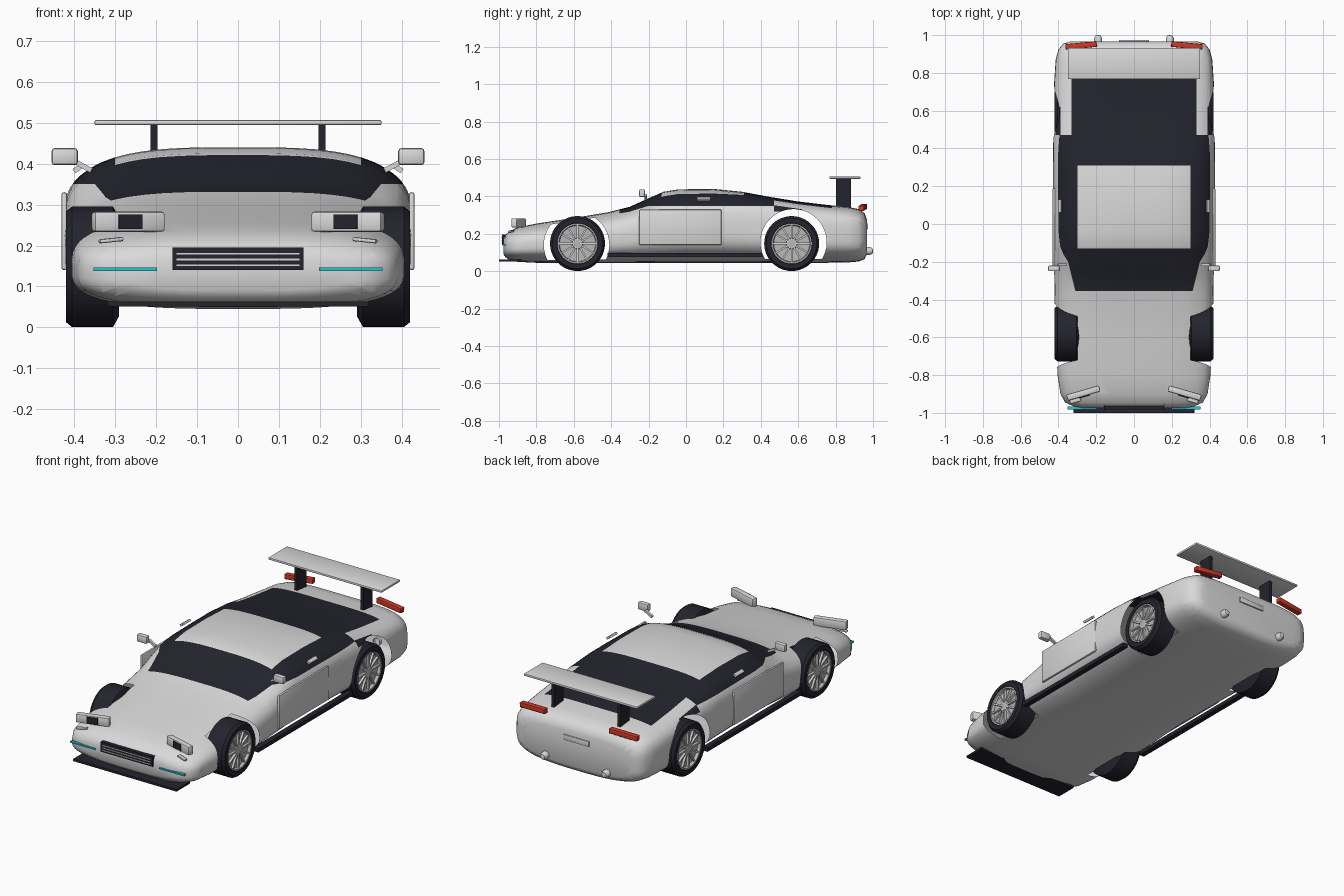
import bpy, bmesh, math
from mathutils import Vector, Matrix, Euler

default = bpy.data.objects.get("Cube")
if default:
    bpy.data.objects.remove(default, do_unlink=True)


def material(name, rgb):
    m = bpy.data.materials.new(name)
    m.use_nodes = True
    m.diffuse_color = (*rgb, 1)
    m.node_tree.nodes["Principled BSDF"].inputs["Base Color"].default_value = (*rgb, 1)
    return m


PAINT = material("light_grey_paint", (0.7, 0.7, 0.7))
BLACK = material("blue_black", (0.017, 0.017, 0.027))
RIM = material("rim_grey", (0.48, 0.48, 0.48))
RED = material("red_lamp", (0.62, 0.04, 0.02))
CYAN = material("cyan_lamp", (0.02, 0.55, 0.62))


def finish(name, bm, mats, angle=35):
    bmesh.ops.recalc_face_normals(bm, faces=bm.faces)
    mesh = bpy.data.meshes.new(name)
    bm.to_mesh(mesh)
    bm.free()
    obj = bpy.data.objects.new(name, mesh)
    bpy.context.collection.objects.link(obj)
    for m in mats:
        mesh.materials.append(m)
    activate(obj)
    bpy.ops.object.shade_smooth_by_angle(angle=math.radians(angle))
    return obj


def activate(obj):
    bpy.ops.object.select_all(action='DESELECT')
    obj.select_set(True)
    bpy.context.view_layer.objects.active = obj


def box(name, centre, size, mat, rot=(0, 0, 0), bevel=0.0):
    bm = bmesh.new()
    bmesh.ops.create_cube(bm, size=1)
    bmesh.ops.scale(bm, vec=size, verts=bm.verts)
    if bevel:
        bmesh.ops.bevel(bm, geom=bm.edges[:], offset=bevel, segments=2,
                        affect='EDGES', profile=0.5)
    bm.transform(Matrix.Translation(centre) @ Euler(rot).to_matrix().to_4x4())
    return finish(name, bm, [mat])


def lathe(name, profile, centre, side, mat, steps=40):
    """Spin (radius, x) points about the x axis."""
    bm = bmesh.new()
    verts = [bm.verts.new((x, 0, r)) for r, x in profile]
    edges = [bm.edges.new(p) for p in zip(verts, verts[1:])]
    bmesh.ops.spin(bm, geom=verts + edges, cent=(0, 0, 0), axis=(1, 0, 0),
                   angle=math.tau, steps=steps)
    bmesh.ops.remove_doubles(bm, verts=bm.verts, dist=1e-5)
    bm.transform(Matrix.Translation(centre) @ Matrix.Diagonal((side, 1, 1, 1)))
    return finish(name, bm, [mat])


# Body shell: rounded sections (y, half width, bottom, top)
STATIONS = [
    (-.975, .27, .09, .175), (-.965, .32, .075, .195), (-.945, .365, .06, .213),
    (-.9, .39, .05, .235), (-.8, .405, .045, .255), (-.6, .415, .045, .285),
    (-.42, .42, .045, .315), (-.3, .422, .045, .345), (-.2, .424, .045, .39),
    (-.12, .426, .045, .425), (-.04, .427, .045, .438), (.15, .428, .045, .44),
    (.3, .428, .045, .425), (.45, .428, .045, .397), (.6, .427, .045, .373),
    (.75, .423, .045, .355), (.87, .415, .047, .343), (.925, .4, .052, .332),
    (.955, .375, .065, .31), (.967, .335, .09, .275)]
COUNT = 56


def section(bm, y, w, low, high):
    mid = low + .45 * (high - low)
    boxy = 3.2 + 1.3 * min(max((y - .2) / .25, 0), 1)
    ring = []
    for i in range(COUNT):
        a = math.tau * (i + .5) / COUNT
        c, s = math.cos(a), math.sin(a)
        n = boxy if s > 0 else 3
        h = high - mid if s > 0 else mid - low
        ring.append(bm.verts.new((math.copysign(w * abs(c) ** (2 / n), c), y,
                                  mid + math.copysign(h * abs(s) ** (2 / n), s))))
    return ring


def is_glass(c):
    x, y, z = abs(c.x), c.y, c.z
    if z < .27:
        return False
    if y < -.13:
        return y > -.355 and (x < .31 + .25 * (y + .355) or (y > -.22 and z > .35))
    if y < .31:
        return x > .3 and z > .35
    if y < .47:
        return z > .35
    return (x < .33 and y < .78) or (x > .39 and y < .62 and z > .32)


bm = bmesh.new()
rings = [section(bm, *s) for s in STATIONS]
for a, b in zip(rings, rings[1:]):
    for i in range(COUNT):
        j = (i + 1) % COUNT
        bm.faces.new((a[i], a[j], b[j], b[i]))
bm.faces.new(rings[0])
bm.faces.new(rings[-1])
# Clean paint borders for the glass
cuts = [((0, y, 0), (0, 1, 0)) for y in (-.355, -.22, -.13, .31, .47, .62, .78)]
cuts += [((0, 0, z), (0, 0, 1)) for z in (.32, .35)]
for s in (1, -1):
    cuts += [((s * x, 0, 0), (1, 0, 0)) for x in (.3, .33, .39)]
    cuts.append(((s * .31, -.355, 0), (s, -.25, 0)))
for point, normal in cuts:
    bmesh.ops.bisect_plane(bm, geom=bm.verts[:] + bm.edges[:] + bm.faces[:],
                           plane_co=point, plane_no=Vector(normal).normalized(), dist=1e-5)
for f in bm.faces:
    f.material_index = int(is_glass(f.calc_center_median()))
body = finish("body_shell", bm, [PAINT, BLACK], 50)

# Open wheel arches
ARCHES = [(-.585, .14, .175), (.575, .155, .177)]
bm = bmesh.new()
for y, z, r in ARCHES:
    for s in (1, -1):
        bmesh.ops.create_cone(bm, cap_ends=True, segments=48, radius1=r, radius2=r, depth=.3,
                              matrix=Matrix.Translation((s * .45, y, z))
                              @ Matrix.Rotation(math.pi / 2, 4, 'Y'))
cutter = finish("arch_cutter", bm, [PAINT])
cutter.hide_render = True
mod = body.modifiers.new("arches", 'BOOLEAN')
mod.operation, mod.solver, mod.object = 'DIFFERENCE', 'EXACT', cutter
activate(body)
bpy.ops.object.modifier_apply(modifier=mod.name)
bpy.data.objects.remove(cutter, do_unlink=True)
bm = bmesh.new()
bm.from_mesh(body.data)
inner = [f for f in bm.faces if any(
    all(abs(v.co.x) > .298 and math.hypot(v.co.y - y, v.co.z - z) < r + .001 for v in f.verts)
    for y, z, r in ARCHES)]
bmesh.ops.delete(bm, geom=inner, context='FACES')
bm.to_mesh(body.data)
bm.free()

# Wheels
TYRE = [(0, .29), (.12, .29), (.147, .305), (.147, .405), (.135, .42), (.11, .42), (.105, .4)]
DISH = [(.108, .418), (.1, .418), (.096, .402), (.03, .4), (.026, .412), (0, .414)]
for end, y in (("front", -.58), ("rear", .565)):
    for side, s in (("left", 1), ("right", -1)):
        hub = (0, y, .148)
        lathe(f"{end}_{side}_tyre", TYRE, hub, s, BLACK)
        lathe(f"{end}_{side}_rim", DISH, hub, s, RIM)
        for i in range(12):
            a = math.tau * i / 12
            box(f"{end}_{side}_spoke", (s * .407, y - math.sin(a) * .06, .148 + math.cos(a) * .06),
                (.012, .009, .08), PAINT, (a, 0, 0))

# Paired parts
for side, s in (("left", 1), ("right", -1)):
    box(f"{side}_door", (s * .424, -.03, .235), (.014, .44, .19), PAINT, bevel=.006)
    box(f"{side}_window_handle", (s * .392, .095, .387), (.02, .07, .012), PAINT, (0, s * .6, 0))
    box(f"{side}_skirt", (s * .405, -.005, .086), (.03, .83, .022), BLACK)
    box(f"{side}_mirror", (s * .423, -.235, .417), (.064, .03, .042), PAINT, bevel=.008)
    box(f"{side}_mirror_stem", (s * .38, -.215, .395), (.05, .014, .012), PAINT, (0, -s * .5, 0))
    # Raised headlight with dark lens
    turn = -s * .28
    spot = Vector((s * .268, -.895, .258))
    box(f"{side}_headlight", spot, (.18, .034, .05), PAINT, (0, 0, turn), .008)
    box(f"{side}_headlight_lens", spot + Matrix.Rotation(turn, 3, 'Z') @ Vector((0, -.018, 0)),
        (.06, .008, .036), BLACK, (0, 0, turn))
    box(f"{side}_brow_vent", (s * .31, -.935, .213), (.06, .02, .01), PAINT, (0, s * .1, turn), .004)
    box(f"{side}_marker_strip", (s * .275, -.973, .142), (.155, .016, .008), CYAN)
    box(f"{side}_tail_light", (s * .28, .945, .341), (.165, .03, .028), RED, (0, s * .06, -s * .1), .004)
    box(f"{side}_wing_strut", (s * .205, .843, .415), (.018, .08, .16), BLACK)
    lathe(f"{side}_exhaust", [(0, 1), (.014, .997), (.021, .985), (.021, .95)],
          (0, 0, 0), 1, PAINT, 20).matrix_world = (
              Matrix.Translation((s * .19, 0, .108)) @ Matrix.Rotation(math.pi / 2, 4, 'Z'))

# Centre parts
box("rear_wing", (0, .85, .5), (.7, .165, .012), PAINT, bevel=.003)
box("front_splitter", (0, -.94, .057), (.64, .12, .012), BLACK)
box("grille", (0, -.973, .168), (.32, .022, .055), BLACK)
for z in (.152, .166, .18):
    box("grille_slat", (0, -.983, z), (.3, .008, .004), PAINT)
box("number_plate", (0, .968, .24), (.16, .012, .03), PAINT, bevel=.003)
